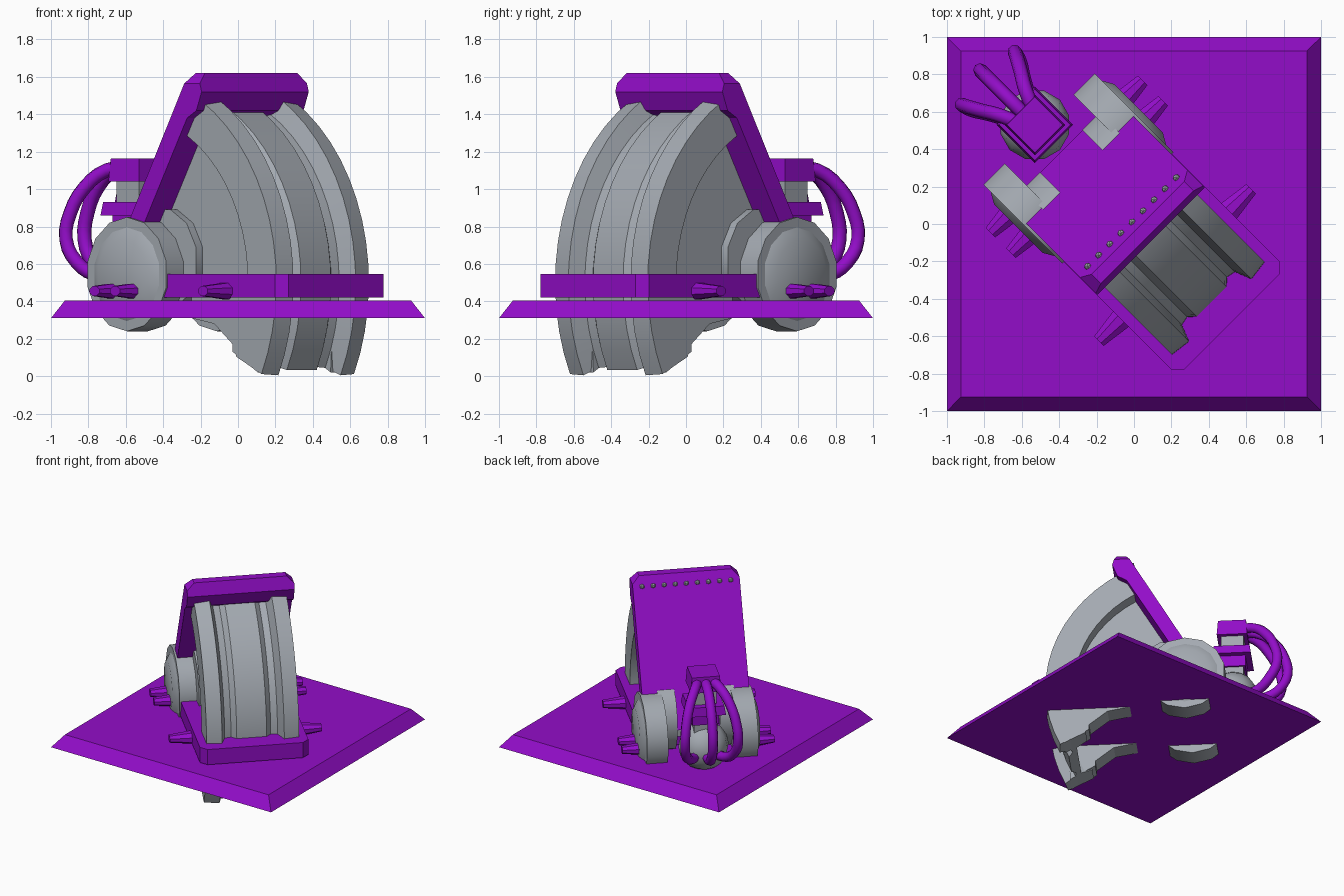
import bpy, bmesh, math
from mathutils import Matrix, Vector

if "Cube" in bpy.data.objects:
    bpy.data.objects.remove(bpy.data.objects["Cube"])

# Machine is laid out along local x (forward), y (sideways), then turned 45 degrees
TURN = Matrix.Rotation(math.radians(-45), 4, 'Z')


def colour(name, rgb):
    m = bpy.data.materials.new(name)
    m.diffuse_color = (*rgb, 1)
    m.use_nodes = True
    m.node_tree.nodes["Principled BSDF"].inputs["Base Color"].default_value = m.diffuse_color
    return m


PURPLE = colour("purple", (0.29, 0.004, 0.58))
GREY = colour("grey", (0.37, 0.40, 0.44))


def finish(name, bm, mat, turn=True, smooth=False):
    bmesh.ops.recalc_face_normals(bm, faces=bm.faces)
    if turn:
        bm.transform(TURN)
    me = bpy.data.meshes.new(name)
    bm.to_mesh(me)
    bm.free()
    me.materials.append(mat)
    ob = bpy.data.objects.new(name, me)
    bpy.context.collection.objects.link(ob)
    if smooth:
        bpy.ops.object.select_all(action='DESELECT')
        ob.select_set(True)
        bpy.context.view_layer.objects.active = ob
        bpy.ops.object.shade_smooth_by_angle(angle=math.radians(32))
    return ob


def loft(rings, closed=True):
    """Join rings of points into a capped solid."""
    bm = bmesh.new()
    vs = [[bm.verts.new(p) for p in r] for r in rings]
    n = len(rings[0])
    for a, b in zip(vs, vs[1:]):
        for i in range(n):
            j = (i + 1) % n
            bm.faces.new((a[i], a[j], b[j], b[i]))
    if closed:
        bm.faces.new(vs[0])
        bm.faces.new(vs[-1])
    return bm


def side_prism(pts, y0, y1, taper=1.0):
    """Extrude a side profile (x, z) sideways, shrinking about its centre."""
    cx = sum(p[0] for p in pts) / len(pts)
    cz = sum(p[1] for p in pts) / len(pts)
    return loft([[(x, y0, z) for x, z in pts],
                 [(cx + (x - cx) * taper, y1, cz + (z - cz) * taper) for x, z in pts]])


def circle(cx, cz, rx, rz, n):
    return [(cx + rx * math.cos(2 * math.pi * (i + .5) / n),
             cz + rz * math.sin(2 * math.pi * (i + .5) / n)) for i in range(n)]


def box(name, cx, half, z0, z1, mat, top=1.0):
    sq = [(-1, -1), (1, -1), (1, 1), (-1, 1)]
    return finish(name, loft([[(cx + a * half, b * half, z0) for a, b in sq],
                              [(cx + a * half * top, b * half * top, z1) for a, b in sq]]), mat)


# Square base plate with sloped rim
sq = [(-1, -1), (1, -1), (1, 1), (-1, 1)]
finish("base_plate", loft([[(a, b, .31) for a, b in sq],
                           [(a * .925, b * .925, .405) for a, b in sq]]), PURPLE, turn=False)

# Deck frame with chamfered front corners
deck = [(-.42, -.41), (.69, -.41), (.74, -.36), (.74, .36), (.69, .41), (-.42, .41)]
finish("deck_frame", loft([[(x, y, z) for x, y in deck] for z in (.42, .545)]), PURPLE)

# Curved ribbed shell swept around a sideways axis
CX, CZ = -.475, .5
half = [(.113, 1.065), (.15, 1.03), (.20, 1.04), (.235, 1.13), (.35, 1.115), (.35, .90), (.22, .90), (.19, .99)]
section = half + [(-y, r) for y, r in reversed(half)]
rings = []
for i in range(15):
    a = math.radians(61 - 87 * i / 14)
    rings.append([(CX + r * math.cos(a), y, CZ + r * math.sin(a)) for y, r in section])
finish("ribbed_shell", loft(rings), GREY, smooth=True)

# Inner core between the shell and the leaning panel
core = [(-.45, .5), (-.45, .6), (-.03, 1.36), (.04, 1.36)]
for i in range(9):
    a = math.radians(57 - 57 * i / 8)
    core.append((CX + .98 * math.cos(a), CZ + .98 * math.sin(a)))
finish("core_body", side_prism(core, -.24, .24), GREY)

# Leaning back panel with cut top corners
bm = side_prism([(-.55, .6), (.03, 1.62), (.10, 1.62), (.13, 1.52), (.09, 1.42),
                 (.02, 1.38), (-.43, .6)], -.405, .405)
for s in (-1, 1):
    res = bmesh.ops.bisect_plane(bm, geom=bm.verts[:] + bm.edges[:] + bm.faces[:],
                                 plane_co=(0, s * .405, 1.565), plane_no=(0, s, 1), clear_outer=True)
    bmesh.ops.holes_fill(bm, edges=[e for e in bm.edges if e.is_boundary])
finish("leaning_panel", bm, PURPLE)

# Row of rivets along the panel top
bm = bmesh.new()
for i in range(9):
    bmesh.ops.create_icosphere(bm, subdivisions=1, radius=.02,
                               matrix=Matrix.Translation((-.015, -.335 + .67 * i / 8, 1.55)))
finish("rivets", bm, GREY)

for s, tag in ((-1, "left"), (1, "right")):
    # Lower claw passing through the base
    finish("claw_" + tag, side_prism([(.50, .02), (.31, .13), (.31, .17), (.17, .28), (0, .31),
                                      (0, .42), (.52, .42)], s * .20, s * .35), GREY)
    # Rear wheel: rim, domed face and inner drum
    finish("wheel_" + tag, side_prism(circle(-.42, .545, .305, .305, 14), s * .26, s * .42), GREY, smooth=True)
    finish("wheel_cap_" + tag, side_prism(circle(-.42, .545, .25, .25, 14), s * .42, s * .455, .75), GREY, smooth=True)
    finish("wheel_drum_" + tag, side_prism(circle(-.29, .62, .27, .28, 12), s * .16, s * .29), GREY, smooth=True)
    # Tapered side pegs
    for k, x in enumerate((-.51, -.355, .31)):
        finish(f"side_peg_{tag}_{k}", side_prism(circle(x, .455, .065, .048, 8), s * .40, s * .575, .6), PURPLE)

# Rear pump: ball foot, neck, collars and head
PX = -.75
bm = bmesh.new()
bmesh.ops.create_uvsphere(bm, u_segments=12, v_segments=8, radius=.19,
                          matrix=Matrix.Translation((PX, 0, .56)))
finish("pump_ball", bm, GREY, smooth=True)
box("pump_neck", PX, .085, .68, 1.06, GREY)
box("pump_collar", PX, .10, .77, .87, PURPLE)
box("pump_plate", PX, .145, .86, .93, PURPLE, .93)
box("pump_head", PX, .115, 1.04, 1.165, PURPLE, .92)

# Three hoses fanning out from the head down to the ball
for k in (-1, 0, 1):
    pull = .06 * abs(k)
    path = [(-.80, .05, 1.11), (-.93, .09, 1.10), (-1.06, .15, 1.01), (-1.14, .19, .87),
            (-1.16, .20, .73), (-1.10, .18, .61), (-1.00, .13, .545), (-.86, .07, .53)]
    pts = [Vector((x + pull * min(1, abs(x + .8) / .3), k * y, z)) for x, y, z in path]
    cu = bpy.data.curves.new("hose", 'CURVE')
    cu.dimensions = '3D'
    cu.bevel_depth = .038
    cu.bevel_resolution = 2
    cu.resolution_u = 3
    cu.use_fill_caps = True
    sp = cu.splines.new('BEZIER')
    sp.bezier_points.add(len(pts) - 1)
    for bp, p in zip(sp.bezier_points, pts):
        bp.co = TURN @ p
        bp.handle_left_type = bp.handle_right_type = 'AUTO'
    cu.materials.append(PURPLE)
    ob = bpy.data.objects.new(f"hose_{k + 2}", cu)
    bpy.context.collection.objects.link(ob)
